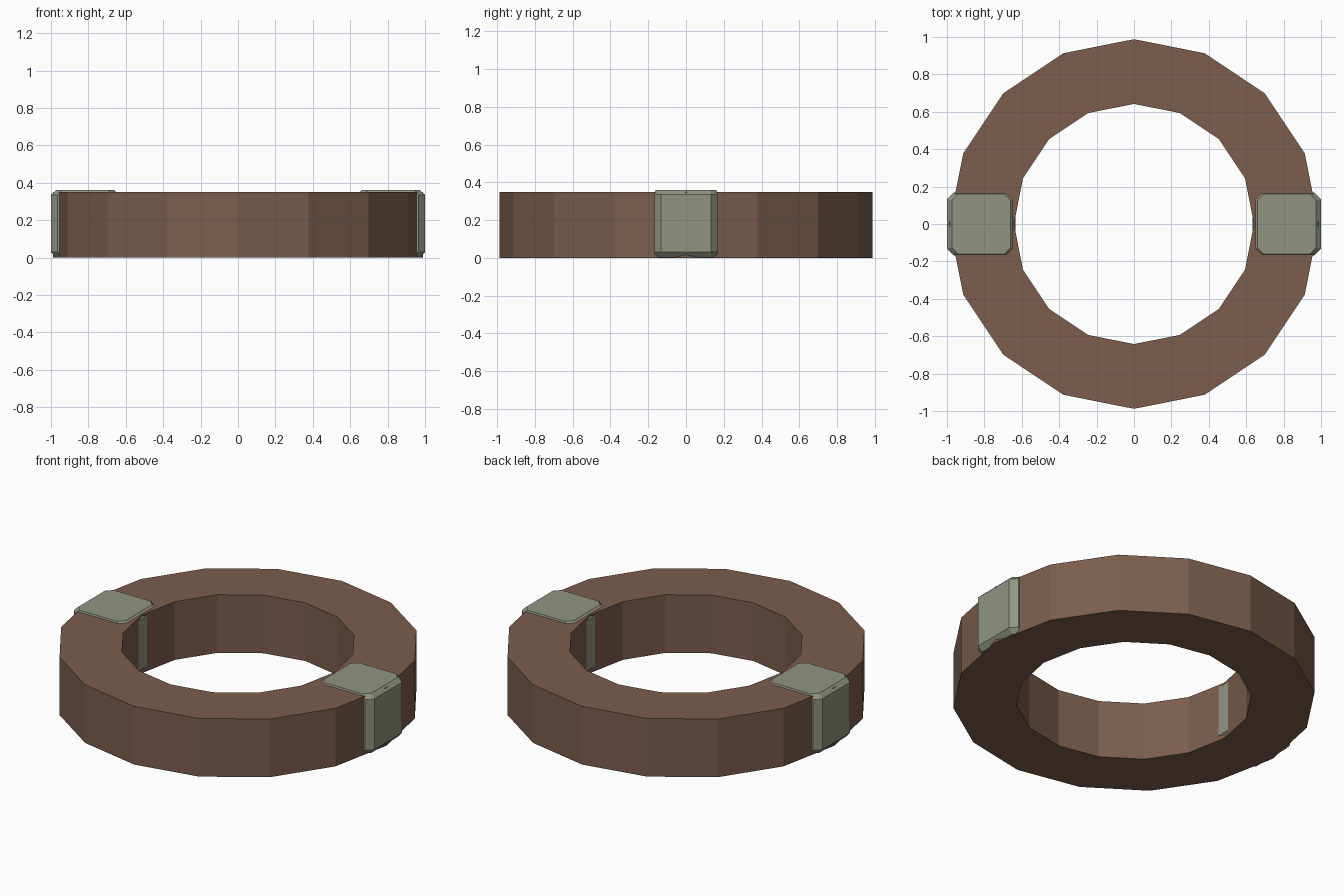
import bpy, bmesh
from math import cos, sin, pi

if "Cube" in bpy.data.objects:
    bpy.data.objects.remove(bpy.data.objects["Cube"])


def material(name, rgb):
    m = bpy.data.materials.new(name)
    m.diffuse_color = (*rgb, 1)
    m.use_nodes = True
    m.node_tree.nodes["Principled BSDF"].inputs["Base Color"].default_value = m.diffuse_color
    return m


def add_object(name, bm, mat):
    bmesh.ops.recalc_face_normals(bm, faces=bm.faces)
    me = bpy.data.meshes.new(name)
    bm.to_mesh(me)
    bm.free()
    me.materials.append(mat)
    ob = bpy.data.objects.new(name, me)
    bpy.context.collection.objects.link(ob)
    return ob


def bridge(bm, a, b):
    n = len(a)
    for i in range(n):
        j = (i + 1) % n
        bm.faces.new((a[i], a[j], b[j], b[i]))


def ring(name, r_in, r_out, height, sides, mat):
    bm = bmesh.new()
    loops = [[bm.verts.new((r * cos(2 * pi * i / sides), r * sin(2 * pi * i / sides), z))
              for i in range(sides)]
             for r, z in ((r_out, 0), (r_out, height), (r_in, height), (r_in, 0))]
    for k in range(4):
        bridge(bm, loops[k], loops[(k + 1) % 4])
    return add_object(name, bm, mat)


def clamp(name, side, mat):
    # stacked cut-corner rectangles: z, half width, half depth, corner cuts
    layers = [(0.001, 0.157, 0.16, 0.034), (0.03, 0.183, 0.168, 0.036),
              (0.335, 0.183, 0.168, 0.036), (0.36, 0.157, 0.16, 0.034)]
    bm = bmesh.new()
    loops = []
    for z, x, y, c in layers:
        pts = [(x, y - c), (x - c, y), (c - x, y), (-x, y - c),
               (-x, c - y), (c - x, -y), (x - c, -y), (x, c - y)]
        loops.append([bm.verts.new((side * 0.817 + px, py, z)) for px, py in pts])
    for a, b in zip(loops, loops[1:]):
        bridge(bm, a, b)
    bm.faces.new(loops[0])
    bm.faces.new(loops[-1])
    return add_object(name, bm, mat)


wood = material("brown", (0.20, 0.11, 0.075))
stone = material("grey_green", (0.28, 0.30, 0.22))

# 16-sided ring body
ring("ring_body", 0.642, 0.988, 0.35, 16, wood)

# chamfered blocks on both sides
clamp("left_block", -1, stone)
clamp("right_block", 1, stone)
